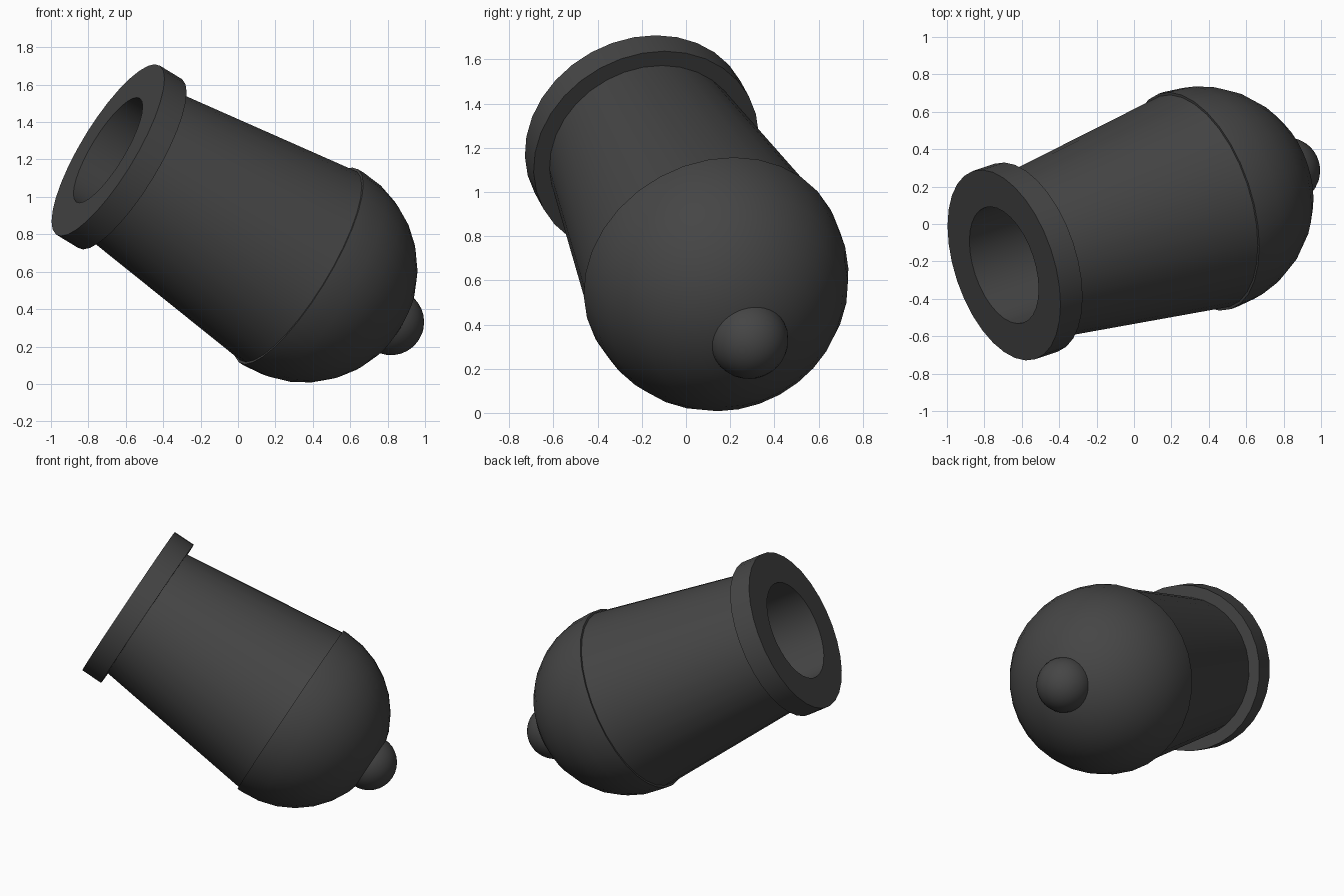
import bpy, bmesh, math
from mathutils import Vector, Matrix

if "Cube" in bpy.data.objects:
    bpy.data.objects.remove(bpy.data.objects["Cube"])

SEG = 32
MUZZLE = Vector((-0.695, -0.22, 1.25))          # centre of the muzzle face
AXIS = Vector((0.823, 0.275, -0.5)).normalized()  # muzzle towards breech
PLACE = Matrix.Translation(MUZZLE) @ AXIS.to_track_quat('Z', 'Y').to_matrix().to_4x4()

iron = bpy.data.materials.new("dark iron")
iron.diffuse_color = (0.06, 0.06, 0.06, 1)
iron.use_nodes = True
iron.node_tree.nodes["Principled BSDF"].inputs["Base Color"].default_value = iron.diffuse_color


def lathe(name, profile):
    """Spin a (radius, distance along the axis) profile round the barrel axis."""
    bm = bmesh.new()
    rings = []
    for r, t in profile:
        if r < 1e-5:
            rings.append([bm.verts.new((0, 0, t))] * SEG)
        else:
            rings.append([bm.verts.new((r * math.cos(2 * math.pi * i / SEG),
                                        r * math.sin(2 * math.pi * i / SEG), t))
                          for i in range(SEG)])
    for a, b in zip(rings, rings[1:]):
        for i in range(SEG):
            j = (i + 1) % SEG
            bm.faces.new(list(dict.fromkeys((a[i], a[j], b[j], b[i]))))
    bmesh.ops.recalc_face_normals(bm, faces=bm.faces)
    me = bpy.data.meshes.new(name)
    bm.to_mesh(me)
    bm.free()
    me.materials.append(iron)
    ob = bpy.data.objects.new(name, me)
    bpy.context.collection.objects.link(ob)
    ob.matrix_world = PLACE
    bpy.ops.object.select_all(action='DESELECT')
    ob.select_set(True)
    bpy.context.view_layer.objects.active = ob
    bpy.ops.object.shade_smooth_by_angle(angle=math.radians(30))
    return ob


def dome(r, centre, steps):
    return [(r * math.cos(math.pi / 2 * k / steps),
             centre + r * math.sin(math.pi / 2 * k / steps)) for k in range(steps)] + [(0, centre + r)]


# Barrel: bore, muzzle flange, tapered body, breech band and rounded breech
lathe("barrel", [(0, 1.0), (0.325, 1.0), (0.325, 0), (0.53, 0), (0.53, 0.144),
                 (0.455, 0.144), (0.593, 1.24), (0.607, 1.24)] + dome(0.607, 1.275, 8))

# Knob on the breech
lathe("breech_knob", [(0, 1.77), (0.178, 1.77)] + dome(0.178, 1.84, 8))
